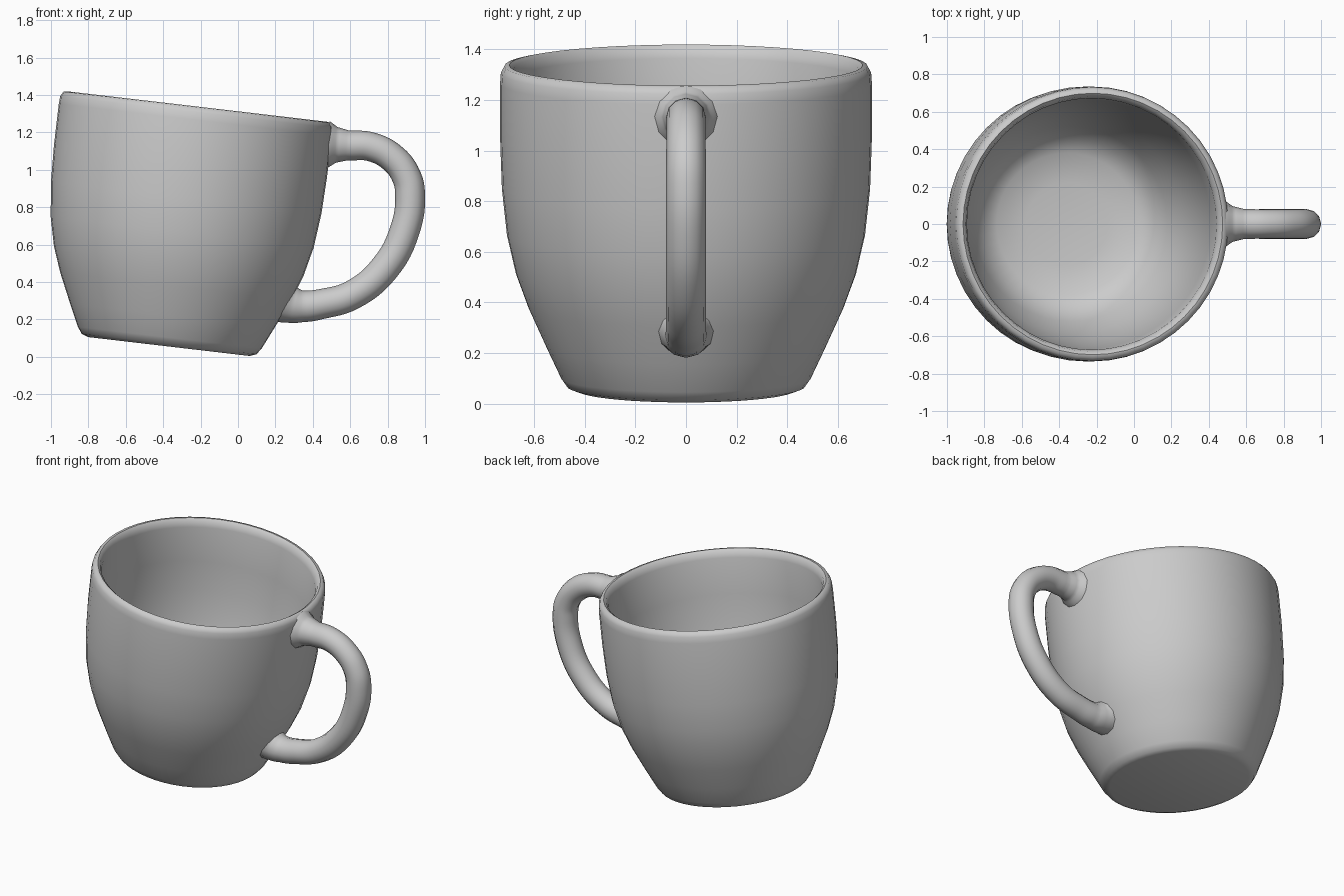
import bpy
import bmesh
import math
from mathutils import Matrix, Vector

cube = bpy.data.objects.get("Cube")
if cube:
    bpy.data.objects.remove(cube, do_unlink=True)

# One plain clay colour
clay = bpy.data.materials.new("grey clay")
clay.use_nodes = True
COLOUR = (0.6, 0.6, 0.6, 1.0)
clay.diffuse_color = COLOUR
clay.node_tree.nodes["Principled BSDF"].inputs["Base Color"].default_value = COLOUR


def finish(obj, angle):
    obj.data.materials.clear()
    obj.data.materials.append(clay)
    bpy.ops.object.select_all(action='DESELECT')
    bpy.context.view_layer.objects.active = obj
    obj.select_set(True)
    bpy.ops.object.shade_smooth_by_angle(angle=math.radians(angle))


# Cup: (radius, height) from the base centre, up the outside, over the rim and down inside
PROFILE = [
    (0.0, 0.0), (0.435, 0.0), (0.47, 0.013), (0.495, 0.048), (0.55, 0.165),
    (0.622, 0.324), (0.672, 0.46), (0.708, 0.616), (0.728, 0.80), (0.735, 1.0),
    (0.735, 1.22), (0.732, 1.262), (0.718, 1.288), (0.699, 1.292), (0.682, 1.278),
    (0.672, 1.24), (0.668, 1.0), (0.655, 0.80), (0.63, 0.60), (0.585, 0.42),
    (0.52, 0.26), (0.46, 0.16), (0.38, 0.11), (0.22, 0.09), (0.0, 0.085),
]
SEGMENTS = 48
bm = bmesh.new()
verts = [bm.verts.new((r, 0, h)) for r, h in PROFILE]
edges = [bm.edges.new(pair) for pair in zip(verts, verts[1:])]
bmesh.ops.spin(bm, geom=verts + edges, cent=(0, 0, 0), axis=(0, 0, 1),
               angle=2 * math.pi, steps=SEGMENTS, use_duplicate=False)
bmesh.ops.remove_doubles(bm, verts=bm.verts, dist=0.0005)
bmesh.ops.recalc_face_normals(bm, faces=bm.faces)

# The whole cup leans towards the handle
lean = math.atan(0.117)
bm.transform(Matrix.Translation((-0.37, 0, 0.055)) @ Matrix.Rotation(lean, 4, 'Y'))
mesh = bpy.data.meshes.new("cup_body")
bm.to_mesh(mesh)
bm.free()
cup = bpy.data.objects.new("cup_body", mesh)
bpy.context.collection.objects.link(cup)
finish(cup, 50)

# Handle: (x, z, radius scale), flared where it meets the wall
PATH = [
    (0.485, 1.135, 1.55), (0.53, 1.133, 1.18), (0.59, 1.130, 1.0), (0.71, 1.123, 0.97),
    (0.83, 1.060, 0.97), (0.90, 0.965, 0.98), (0.92, 0.87, 1.0),
    (0.893, 0.68, 1.0), (0.785, 0.475, 1.0), (0.61, 0.330, 0.98),
    (0.45, 0.283, 1.0), (0.35, 0.270, 1.05), (0.29, 0.277, 1.22), (0.235, 0.297, 1.5),
]
curve = bpy.data.curves.new("handle", 'CURVE')
curve.dimensions = '3D'
curve.bevel_depth = 0.08
curve.bevel_resolution = 4
curve.resolution_u = 6
curve.use_fill_caps = True
spline = curve.splines.new('BEZIER')
spline.bezier_points.add(len(PATH) - 1)
for point, (x, z, radius) in zip(spline.bezier_points, PATH):
    point.co = Vector((x, 0, z))
    point.radius = radius
    point.handle_left_type = point.handle_right_type = 'AUTO'
handle = bpy.data.objects.new("handle", curve)
bpy.context.collection.objects.link(handle)
bpy.ops.object.select_all(action='DESELECT')
bpy.context.view_layer.objects.active = handle
handle.select_set(True)
bpy.ops.object.convert(target='MESH')
finish(bpy.context.view_layer.objects.active, 60)
